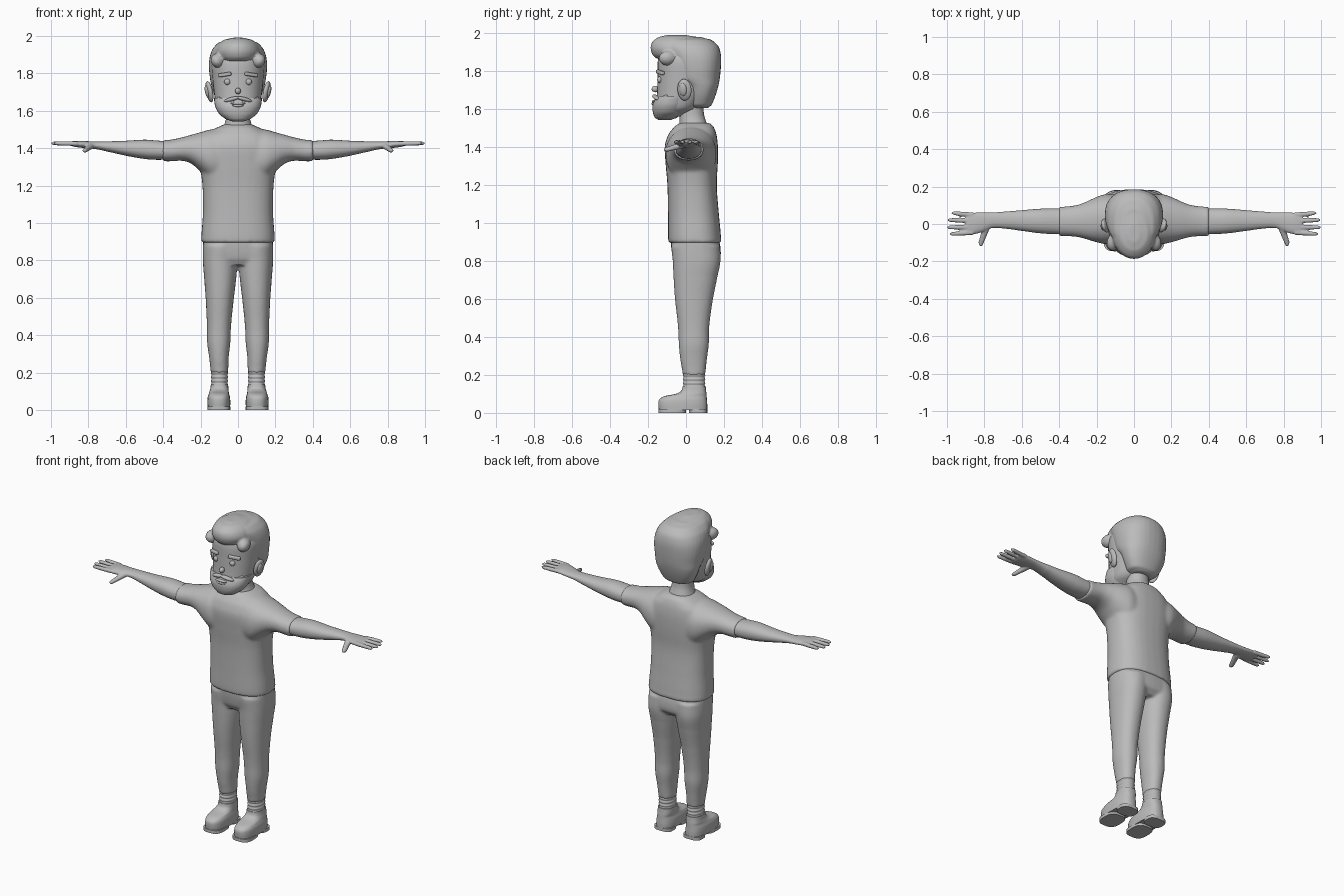
import bpy, bmesh, math
from mathutils import Vector, Matrix

grey = bpy.data.materials.new("plain_grey")
grey.diffuse_color = (0.5, 0.5, 0.5, 1)


def finish(name, bm):
    bmesh.ops.recalc_face_normals(bm, faces=bm.faces)
    me = bpy.data.meshes.new(name)
    bm.to_mesh(me)
    bm.free()
    me.materials.append(grey)
    ob = bpy.data.objects.new(name, me)
    bpy.context.collection.objects.link(ob)
    for p in me.polygons:
        p.use_smooth = True
    bpy.context.view_layer.objects.active = ob
    ob.select_set(True)
    bpy.ops.object.shade_smooth_by_angle(angle=math.radians(50))
    ob.select_set(False)
    return ob


def refine(rings, steps):
    """Smoothly interpolate between the given sections."""
    out = []
    for i in range(len(rings) - 1):
        p = [Vector(rings[max(0, min(len(rings) - 1, i + k))]) for k in (-1, 0, 1, 2)]
        for s in range(steps):
            t = s / steps
            h = p[1].lerp(p[2], t)
            m1, m2 = (p[2] - p[0]) / 2, (p[3] - p[1]) / 2
            v = (p[1] * (2*t**3 - 3*t*t + 1) + m1 * (t**3 - 2*t*t + t)
                 + p[2] * (3*t*t - 2*t**3) + m2 * (t**3 - t*t))
            v[0] = h[0]
            out.append(v)
    out.append(Vector(rings[-1]))
    return out


def loft(bm, rings, axis="z", side=1, n=32, steps=4, power=2.2):
    """Sections: (position, u0, u1, v0, v1); u,v = x,y along z, or y,z along x."""
    loops = []
    for t, u0, u1, v0, v1 in refine(rings, steps):
        loop = []
        for k in range(n):
            a = 2 * math.pi * k / n
            c, s = math.cos(a), math.sin(a)
            u = (u0+u1)/2 + (u1-u0)/2 * math.copysign(abs(c)**(2/power), c)
            v = (v0+v1)/2 + (v1-v0)/2 * math.copysign(abs(s)**(2/power), s)
            co = (u * side, v, t) if axis == "z" else (t * side, u, v)
            loop.append(bm.verts.new(co))
        loops.append(loop)
    for a, b in zip(loops, loops[1:]):
        for k in range(n):
            bm.faces.new((a[k], a[(k+1) % n], b[(k+1) % n], b[k]))
    bm.faces.new(loops[0])
    bm.faces.new(loops[-1])


def blob(bm, loc, size, tilt=0.0, turn=0.0):
    mat = (Matrix.Translation(loc) @ Matrix.Rotation(turn, 4, "Z")
           @ Matrix.Rotation(tilt, 4, "Y") @ Matrix.Diagonal((*size, 1)))
    bmesh.ops.create_uvsphere(bm, u_segments=20, v_segments=12, radius=1, matrix=mat)


def sym(rings):
    """Sections (z, half width, front, back) mirrored in x."""
    return [(z, -w, w, f, b) for z, w, f, b in rings]


def fuse(ob, voxel, rounds):
    m = ob.modifiers.new("fuse", "REMESH")
    m.mode, m.voxel_size, m.use_smooth_shade = "VOXEL", voxel, True
    m = ob.modifiers.new("soften", "SMOOTH")
    m.factor, m.iterations = 0.5, rounds


# shirt: torso and both sleeves fused
bm = bmesh.new()
loft(bm, sym([(0.895, .197, -.093, .187), (0.93, .196, -.095, .184), (1.05, .188, -.095, .173),
              (1.2, .190, -.098, .162), (1.32, .205, -.108, .168), (1.41, .205, -.112, .168),
              (1.47, .175, -.092, .160), (1.51, .115, -.06, .145), (1.528, .078, -.035, .125)]),
     power=2.5)
for s in (1, -1):
    loft(bm, [(.08, -.10, .155, 1.2, 1.508), (.15, -.108, .16, 1.23, 1.50), (.2, -.098, .145, 1.275, 1.486),
              (.25, -.083, .122, 1.318, 1.472), (.3, -.070, .103, 1.333, 1.458),
              (.36, -.065, .094, 1.330, 1.446), (.402, -.066, .093, 1.330, 1.444)], "x", s)
fuse(finish("shirt", bm), 0.009, 8)

# trousers: pelvis and both legs fused
bm = bmesh.new()
loft(bm, sym([(.775, .17, -.05, .15), (.81, .186, -.068, .180), (.87, .188, -.078, .182),
              (.93, .186, -.08, .17)]), power=2.6)
for s in (1, -1):
    loft(bm, [(.2, .052, .146, -.017, .102), (.28, .050, .154, -.030, .110), (.36, .041, .165, -.038, .120),
              (.45, .037, .166, -.042, .122), (.6, .022, .173, -.058, .142), (.72, .008, .182, -.066, .166),
              (.8, .002, .188, -.07, .182), (.88, -.02, .188, -.078, .18)], side=s)
fuse(finish("trousers", bm), 0.008, 5)

# boots, soles with a gap before the heel, and wrinkled ankle cuffs
for s, word in ((1, "left"), (-1, "right")):
    bm = bmesh.new()
    loft(bm, [(.014, .042, .163, -.143, .112), (.045, .041, .164, -.146, .112), (.07, .043, .162, -.142, .11),
              (.088, .048, .156, -.115, .109), (.1, .05, .152, -.055, .108), (.115, .051, .148, -.026, .106),
              (.14, .053, .145, -.018, .104)], side=s, power=2.6)
    finish(word + "_boot", bm)
    bm = bmesh.new()
    loft(bm, [(0, .041, .164, -.146, .0), (.02, .041, .164, -.146, .0)], side=s, power=3, steps=1)
    loft(bm, [(0, .043, .162, .015, .112), (.02, .043, .162, .015, .112)], side=s, power=3, steps=1)
    finish(word + "_sole", bm)
    bm = bmesh.new()
    folds = []
    for i in range(9):
        e = 0.004 * (i % 2)
        folds.append((.125 + i * .0105, .057 - e, .141 + e, -.012 - e, .098 + e))
    loft(bm, folds, side=s, steps=3)
    finish(word + "_ankle_cuff", bm)

# arms with palm, fingers and thumb
for s, word in ((1, "left"), (-1, "right")):
    bm = bmesh.new()
    loft(bm, [(.37, -.055, .082, 1.34, 1.437), (.43, -.054, .083, 1.338, 1.441), (.5, -.050, .082, 1.343, 1.446),
              (.6, -.037, .074, 1.360, 1.440), (.7, -.024, .066, 1.382, 1.437), (.76, -.022, .062, 1.395, 1.436),
              (.81, -.042, .062, 1.400, 1.438), (.85, -.054, .061, 1.404, 1.440), (.885, -.056, .058, 1.410, 1.438),
              (.9, -.048, .050, 1.416, 1.434)], "x", s, n=24)
    for y, tip, fan in ((.050, .975, .008), (.018, .997, .003), (-.016, .999, -.002), (-.046, .985, -.007)):
        r = .0125
        loft(bm, [(.86, y-r, y+r, 1.412, 1.437), (.93, y-r+fan/2, y+r+fan/2, 1.414, 1.437),
                  (tip-.012, y-.010+fan, y+.010+fan, 1.416, 1.436),
                  (tip, y-.004+fan, y+.004+fan, 1.422, 1.431)], "x", s, n=12)
    # thumb runs forward from the wrist
    for i in range(7):
        t = i / 6
        r = .019 - .006 * t
        blob(bm, (s * (.79 + .028 * t), -.02 - .078 * t, 1.410 - .022 * t), (r, .022, r * .9))
    fuse(finish(word + "_arm", bm), 0.005, 3)

# neck and collar skin
bm = bmesh.new()
loft(bm, sym([(1.49, .09, -.04, .125), (1.53, .072, -.034, .108), (1.57, .062, -.034, .095),
              (1.65, .062, -.03, .09)]))
finish("neck", bm)

# head
bm = bmesh.new()
loft(bm, sym([(1.56, .06, -.14, -.03), (1.6, .105, -.158, .05), (1.65, .121, -.155, .09),
              (1.7, .129, -.152, .12), (1.78, .138, -.15, .15), (1.86, .142, -.148, .16),
              (1.92, .12, -.13, .14)]), power=2.2)
finish("head", bm)

# beard wraps the jaw, with a moustache and lower lip
bm = bmesh.new()
loft(bm, sym([(1.543, .028, -.145, -.08), (1.553, .062, -.163, -.05), (1.58, .098, -.174, -.015),
              (1.615, .119, -.177, .01), (1.645, .126, -.168, .02), (1.668, .128, -.152, .02)]))
for s in (1, -1):
    blob(bm, (s * .034, -.158, 1.662), (.045, .016, .011), s * .25, s * .3)
    blob(bm, (s * .085, -.122, 1.655), (.038, .015, .012), s * -.45, s * .85)
finish("beard", bm)
bm = bmesh.new()
blob(bm, (0, -.168, 1.640), (.040, .012, .008))
blob(bm, (0, -.170, 1.628), (.030, .012, .008))
finish("lips", bm)

# hair: back and sides, then the swept-up front
bm = bmesh.new()
loft(bm, sym([(1.605, .06, .02, .115), (1.62, .095, .01, .135), (1.67, .122, .005, .155),
              (1.72, .139, -.01, .17), (1.76, .148, -.055, .178), (1.82, .155, -.075, .184),
              (1.88, .153, -.10, .185), (1.93, .137, -.13, .172), (1.965, .105, -.13, .135),
              (1.98, .06, -.10, .08)]), power=2.3)
loft(bm, sym([(1.865, .085, -.155, .04), (1.885, .107, -.176, .08), (1.92, .118, -.187, .10),
              (1.955, .105, -.178, .10), (1.98, .075, -.145, .06), (1.991, .03, -.10, .0)]), power=2)
for s in (1, -1):
    blob(bm, (s * .108, -.095, 1.868), (.036, .05, .04), s * .5, s * .3)
fuse(finish("hair", bm), 0.007, 5)

# ears, eyes, brows and nose
for s, word in ((1, "left"), (-1, "right")):
    bm = bmesh.new()
    blob(bm, (s * .153, -.008, 1.702), (.017, .038, .058), s * .2, s * -.25)
    blob(bm, (s * .166, -.016, 1.703), (.010, .020, .034), s * .2, s * -.25)
    finish(word + "_ear", bm)
    bm = bmesh.new()
    blob(bm, (s * .057, -.138, 1.755), (.017, .014, .017))
    finish(word + "_eye", bm)
    bm = bmesh.new()
    mat = (Matrix.Translation((s * .07, -.136, 1.794)) @ Matrix.Rotation(s * .42, 4, "Z")
           @ Matrix.Rotation(s * .14, 4, "Y") @ Matrix.Diagonal((.072, .022, .02, 1)))
    bmesh.ops.create_cube(bm, size=1, matrix=mat)
    bmesh.ops.bevel(bm, geom=bm.edges[:], offset=.006, segments=3, affect="EDGES", profile=.5)
    finish(word + "_brow", bm)
bm = bmesh.new()
blob(bm, (0, -.162, 1.706), (.015, .019, .017))
finish("nose", bm)
